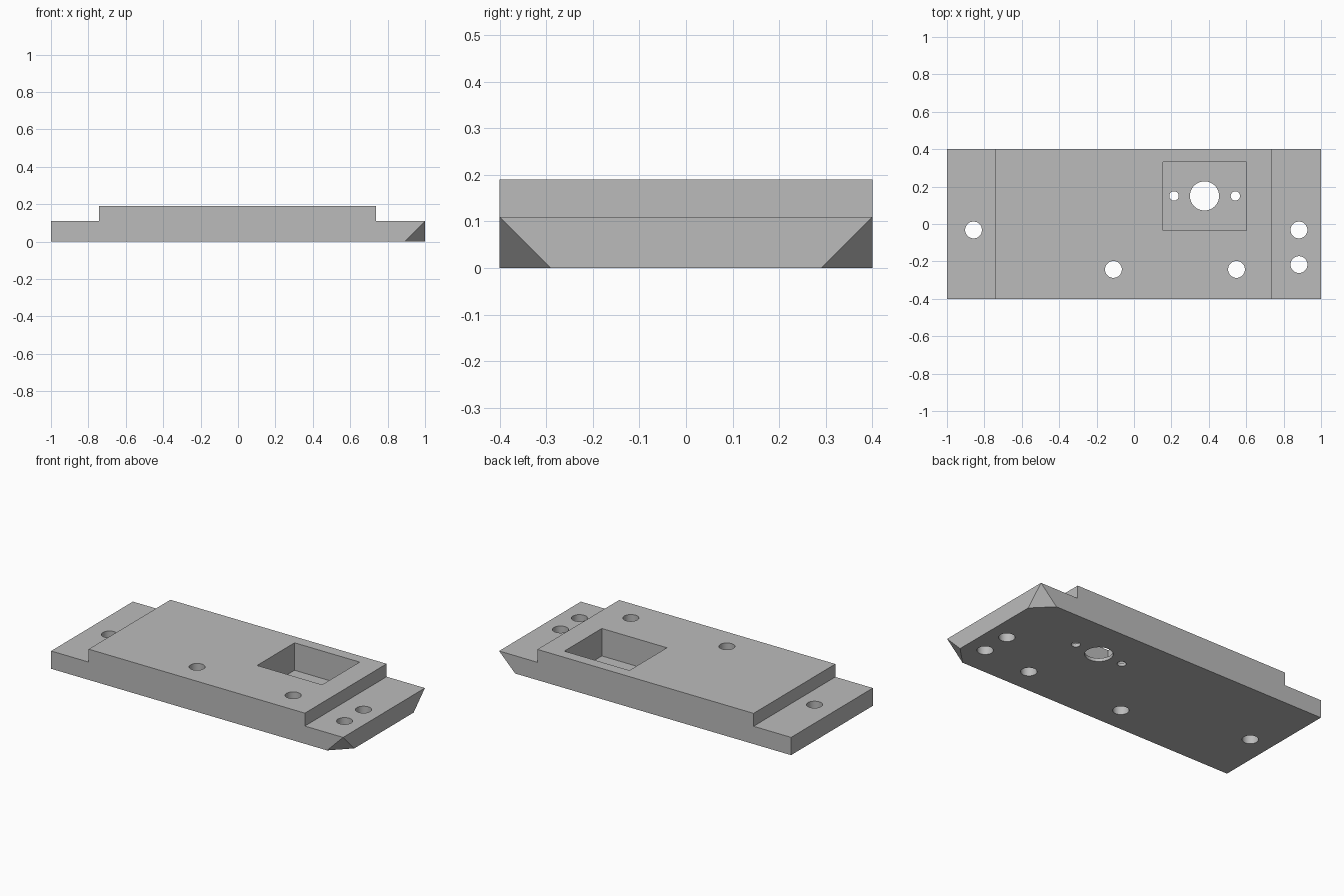
import bpy, bmesh, math

if "Cube" in bpy.data.objects:
    bpy.data.objects.remove(bpy.data.objects["Cube"])

grey = bpy.data.materials.new("machined_grey")
grey.diffuse_color = (0.5, 0.5, 0.5, 1)
grey.use_nodes = True
grey.node_tree.nodes["Principled BSDF"].inputs["Base Color"].default_value = grey.diffuse_color

TOP, STEP, FLOOR = 0.19, 0.11, 0.02


def finish(name, bm):
    bmesh.ops.recalc_face_normals(bm, faces=bm.faces)
    mesh = bpy.data.meshes.new(name)
    bm.to_mesh(mesh)
    bm.free()
    mesh.materials.append(grey)
    obj = bpy.data.objects.new(name, mesh)
    bpy.context.collection.objects.link(obj)
    return obj


def prism(name, points, offset):
    """Extrude a closed outline along an offset vector."""
    bm = bmesh.new()
    face = bm.faces.new([bm.verts.new(p) for p in points])
    res = bmesh.ops.extrude_face_region(bm, geom=[face])
    verts = [v for v in res["geom"] if isinstance(v, bmesh.types.BMVert)]
    bmesh.ops.translate(bm, verts=verts, vec=offset)
    return finish(name, bm)


def cut(target, cutter):
    mod = target.modifiers.new(cutter.name, 'BOOLEAN')
    mod.operation = 'DIFFERENCE'
    mod.solver = 'EXACT'
    mod.object = cutter
    bpy.context.view_layer.objects.active = target
    bpy.ops.object.modifier_apply(modifier=mod.name)
    bpy.data.objects.remove(cutter)


# Stepped plate: side profile extruded across the depth
profile = [(-1, 0), (1, 0), (1, STEP), (0.738, STEP), (0.738, TOP),
           (-0.743, TOP), (-0.743, STEP), (-1, STEP)]
plate = prism("mounting_plate", [(x, -0.4, z) for x, z in profile], (0, 0.8, 0))

# Slanted cuts under both right-hand corners
bm = bmesh.new()
bm.from_mesh(plate.data)
for side in (-1, 1):
    res = bmesh.ops.bisect_plane(
        bm, geom=bm.verts[:] + bm.edges[:] + bm.faces[:],
        plane_co=(1, side * 0.4, STEP), plane_no=(1, side, -1), clear_outer=True)
    rim = [e for e in res["geom_cut"] if isinstance(e, bmesh.types.BMEdge)]
    bmesh.ops.holes_fill(bm, edges=rim, sides=0)
bmesh.ops.remove_doubles(bm, verts=bm.verts, dist=1e-5)
bmesh.ops.recalc_face_normals(bm, faces=bm.faces)
bm.to_mesh(plate.data)
bm.free()

# Rectangular pocket with a thin floor
pocket = [(0.155, -0.035), (0.601, -0.035), (0.601, 0.332), (0.155, 0.332)]
cut(plate, prism("pocket_cutter", [(x, y, FLOOR) for x, y in pocket], (0, 0, 0.4)))

# Through holes: five bolt holes, then the pocket bore and its two screw holes
holes = [(-0.858, -0.032, 0.045), (0.882, -0.032, 0.045), (0.882, -0.217, 0.045),
         (-0.11, -0.243, 0.045), (0.548, -0.243, 0.045),
         (0.377, 0.15, 0.078), (0.214, 0.15, 0.025), (0.542, 0.15, 0.025)]
for cx, cy, r in holes:
    ring = [(cx + r * math.cos(a * math.tau / 48),
             cy + r * math.sin(a * math.tau / 48), -0.1) for a in range(48)]
    cut(plate, prism("hole_cutter", ring, (0, 0, 0.5)))

# Smooth hole walls, sharp plate edges
plate.select_set(True)
bpy.context.view_layer.objects.active = plate
bpy.ops.object.shade_smooth_by_angle(angle=math.radians(30))
